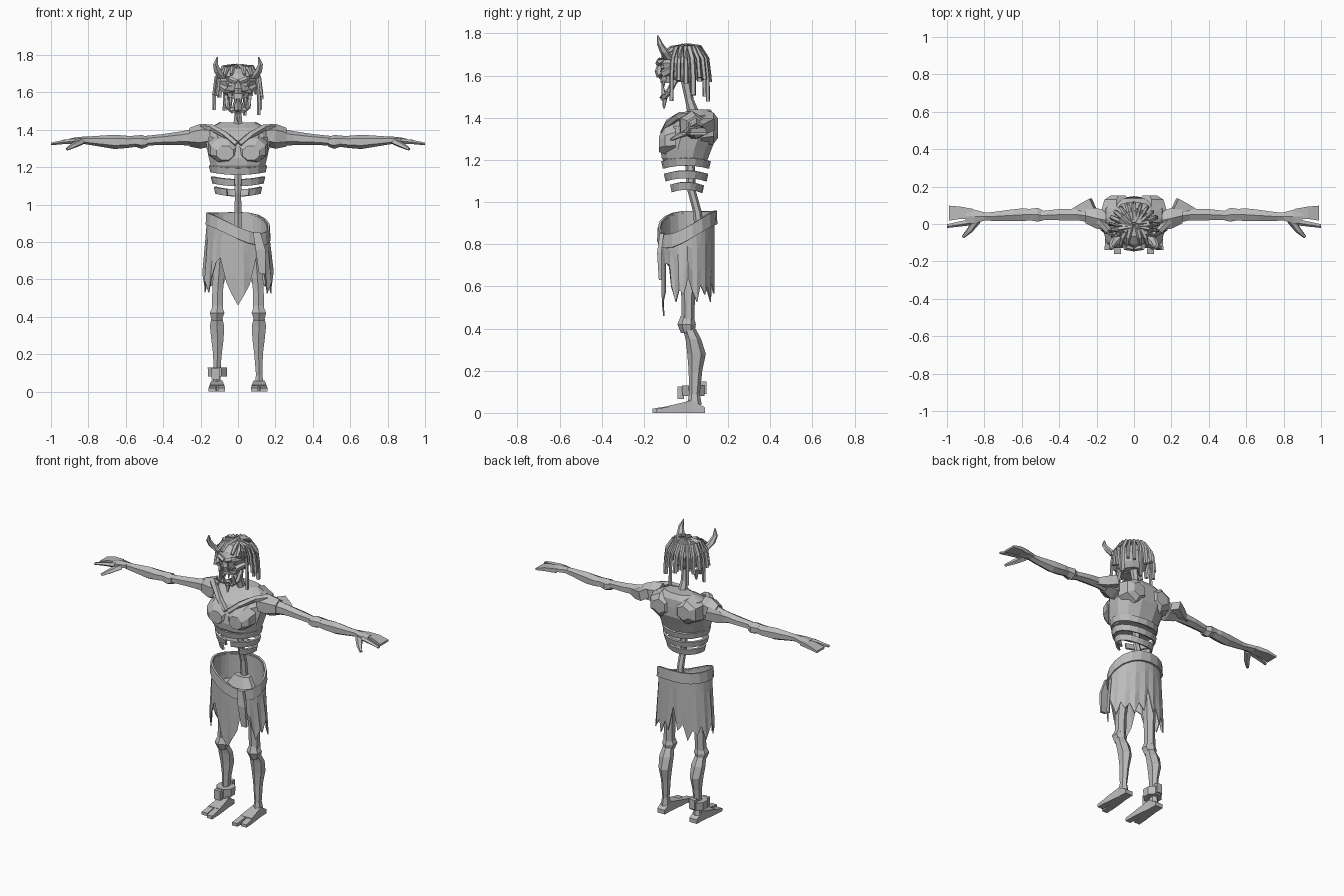
import bpy, bmesh, math, random
from mathutils import Vector

random.seed(4)
cube = bpy.data.objects.get("Cube")
if cube:
    bpy.data.objects.remove(cube, do_unlink=True)

material = bpy.data.materials.new("plain grey")
material.use_nodes = True
grey = (.5, .5, .5, 1)
material.diffuse_color = grey
material.node_tree.nodes["Principled BSDF"].inputs["Base Color"].default_value = grey

CM = .01
AXES = {"x": Vector((1, 0, 0)), "y": Vector((0, 1, 0)), "z": Vector((0, 0, 1))}
BOTH, LEFT, RIGHT, MIDDLE = (1, -1), (1,), (-1,), (0,)


def finish(name, bm, thickness=0):
    """Turn a bmesh into a flat shaded object, optionally thickened."""
    bmesh.ops.recalc_face_normals(bm, faces=bm.faces)
    mesh = bpy.data.meshes.new(name)
    bm.to_mesh(mesh)
    bm.free()
    mesh.materials.append(material)
    obj = bpy.data.objects.new(name, mesh)
    bpy.context.collection.objects.link(obj)
    if thickness:
        solid = obj.modifiers.new("thickness", "SOLIDIFY")
        solid.thickness = thickness * CM
        solid.offset = 0
    return obj


def loft(name, rings, axis=None, sides=BOTH, count=6, power=1):
    """Loft rings of (x, y, z, half width, half depth), in centimetres."""
    centres = [Vector(ring[:3]) for ring in rings]
    for side in sides:
        bm = bmesh.new()
        loops = []
        for i, (centre, ring) in enumerate(zip(centres, rings)):
            ahead = centres[min(i + 1, len(rings) - 1)]
            behind = centres[max(i - 1, 0)]
            along = AXES[axis] if axis else (ahead - behind).normalized()
            ref = AXES["x"] if abs(along.x) < .8 else AXES["y"]
            across = (ref - along * ref.dot(along)).normalized()
            other = along.cross(across)
            loop = []
            for k in range(count):
                angle = math.tau * (k + .5) / count
                grow = 1 / math.cos(math.pi / count)
                c, s = (math.copysign(abs(t) ** power, t) * grow
                        for t in (math.cos(angle), math.sin(angle)))
                p = centre + across * c * ring[3] + other * s * ring[4]
                if side == -1:
                    p.x = -p.x
                loop.append(bm.verts.new(p * CM))
            loops.append(loop)
        for a, b in zip(loops, loops[1:]):
            for k in range(count):
                j = (k + 1) % count
                bm.faces.new((a[k], a[j], b[j], b[k]))
        bm.faces.new(loops[0])
        bm.faces.new(loops[-1])
        prefix = {1: "left_", -1: "right_", 0: ""}[side]
        finish(prefix + name, bm)


def strip(name, column, thickness, steps=36, gap=0):
    """Sweep a column of points round the body; angle zero is the front."""
    bm = bmesh.new()
    columns = []
    for i in range(steps + 1):
        angle = gap + (math.tau - gap * 2) * i / steps
        columns.append([bm.verts.new(Vector(p) * CM) for p in column(angle, i)])
    for a, b in zip(columns, columns[1:]):
        for k in range(len(a) - 1):
            bm.faces.new((a[k], b[k], b[k + 1], a[k + 1]))
    bmesh.ops.remove_doubles(bm, verts=bm.verts, dist=.0001)
    finish(name, bm, thickness)


# Feet and toes
loft("foot", [(11.3, 9, 1.3, 2.6, 1.3), (11.3, 3, 3, 2.8, 3),
              (11.3, -2, 2.4, 3.4, 2.4), (11.3, -8, 1.7, 4, 1.7)], "y", count=4)
loft("big_toe", [(9.2, -7, 1.7, 1.9, 1.7), (8.8, -16, 1, 1.8, 1)], "y", count=4)
loft("small_toes", [(13.4, -7, 1.6, 1.9, 1.6), (13.8, -14, .9, 2, .9)], "y", count=4)

# Legs
loft("shin", [(11.3, 1.5, 40, 2.8, 2.6), (11.2, 3.5, 35, 3.8, 3.2),
              (11, 5, 28, 3.3, 3.8), (11, 4.5, 20, 2.3, 2.8),
              (11.3, 4, 9, 1.7, 2.2), (11.4, 4, 4, 2.4, 3)], "z")
loft("knee", [(11, .5, 46, 2.4, 2.6), (11.2, .3, 42, 3.9, 3.8),
              (11.3, .8, 38, 2.6, 2.8)], "z")
loft("thigh", [(9, 3, 80, 4, 5), (10, 1.5, 66, 3.2, 3.6),
               (10.8, 1, 55, 2.9, 2.8), (11, 1, 44, 3, 2.6)], "z")
loft("pelvis", [(0, 5, 86, 5, 3), (0, 3, 77, 11, 5)], "z", MIDDLE, 8)

# Ankle shackle with its lock and hinge
loft("shackle", [(11, 3.5, 8, 5, 5.2), (11, 3.5, 13, 5.2, 5.4)], "z", RIGHT, 8)
loft("shackle_lock", [(12, -2.5, 6.5, 2.2, 1.5), (12, -2.5, 12.5, 2.2, 1.5)], "z", RIGHT, 4)
loft("shackle_hinge", [(11, 8.5, 9, 2, 1.3), (11, 8.5, 15, 2, 1.3)], "z", RIGHT, 4)


# Ragged loincloth with a slanting belt
def waist(angle):
    s, c = math.sin(angle), math.cos(angle)
    return 92 - 4 * c - 3.8 * s * (1 + c)


def around(angle, rx, ry, y, z):
    return rx * math.sin(angle), y - ry * math.cos(angle), z


HEM = [46, 53, 58, 70, 69, 61, 54, 59, 55, 63, 58, 54, 61, 55, 59, 54, 63, 57, 71]


def cloth_column(angle, i):
    top = waist(angle) - 1
    hem = HEM[min(i, 36 - i)] + (1.5 * math.sin(i * 5) if i % 36 else 0)
    fold = .5 if i % 2 else -.3
    return [around(angle, 16 + 2.3 * t + fold * t, 12.8 - t + fold * t,
                   .5 + t * .5, top + (hem - top) * t) for t in (0, .35, .7, 1)]


def belt_column(angle, i):
    top = waist(angle)
    return [around(angle, 16.6, 13.4, .6, top), around(angle, 17, 13.7, .6, top - 6.5)]


strip("loincloth", cloth_column, .6)
strip("belt", belt_column, 1.2, 18)
loft("belt_tail", [(10, -11.5, 85, 2, 1), (12, -12.7, 76, 2.6, 1),
                   (13, -12.2, 63, 1.8, .7)], "z", LEFT, 4)

# Spine, open ribs and rib cage
loft("spine", [(0, 6.5, 84, 2, 2), (0, 5.5, 95, 1.8, 1.8), (0, 2.5, 106, 1.7, 1.7),
               (0, 2, 118, 2, 2)], "z", MIDDLE)
for name, z, rx, ry, gap in (("upper_rib", 121, 15, 11.2, 0), ("middle_rib", 115, 14, 10, .12),
                             ("lower_rib", 109.5, 12.4, 8, .5)):
    def rib_column(angle, i):
        top = z - 1.5 * math.cos(angle) ** 2
        return [around(angle, rx, ry, 0, top), around(angle, rx - .8, ry - .8, 0, top - 3.6)]
    strip(name, rib_column, 1.2, 16, gap)

loft("chest", [(0, 0, 117, 12.5, 9), (0, -.5, 121, 14.5, 11), (0, 0, 125, 15.5, 12),
               (0, 1.5, 130, 16.5, 12.5), (0, 3, 136, 17.5, 11),
               (0, 5.5, 141, 15, 8), (0, 7, 144, 9, 4.5)], "z", MIDDLE, 12, .85)
loft("chest_muscle", [(8, -5, 130, 8, 7.5), (7.6, -10, 129, 7.2, 6.2),
                      (7, -12.8, 127.5, 4.5, 3.8)], "y", count=8)
loft("shoulder_blade", [(9.5, 7, 135, 8, 8), (9.3, 13, 135, 6.5, 6.5),
                        (8.5, 15.2, 135, 4, 4)], "y", count=6)
loft("collarbone", [(.8, -11, 132.5, 1.3, 1.2), (7, -8.5, 137.5, 1.5, 1.4),
                    (14, -3, 141, 1.6, 1.5), (19, 2, 141, 1.8, 1.6)], count=5)

# Arms
loft("shoulder", [(15, 2, 137, 5, 5), (20, 3, 136.5, 5.5, 5.8),
                  (26, 4.5, 136, 4, 4.3)], "x")
loft("shoulder_guard", [(22, 11, 137, 2.8, 2.8), (28, 8, 135.5, 2.6, 2.8),
                        (34, 5, 134.5, 2, 1.8)], count=4)
loft("upper_arm", [(22, 4, 136, 3.6, 4.2), (30, 5, 135.5, 3, 3.2),
                   (40, 5, 134.8, 3, 2.5), (51, 4.5, 134, 2.2, 2.2)], "x")
loft("elbow", [(48.5, 4.5, 133.5, 2.6, 2.3), (51.5, 5, 133.5, 3.7, 3.2),
               (56, 5, 134, 3, 2.4)], "x")
loft("forearm", [(52, 5, 134, 2.6, 2.4), (59, 5, 133.5, 3.4, 2.8),
                 (66, 4.6, 133.5, 3.1, 3.3), (76, 4, 134, 2.3, 2.3),
                 (82, 4, 134.3, 2, 1.7)], "x")

# Hands
loft("palm", [(80, 4, 134.5, 2.2, 1.7), (85, 4, 134.3, 3.6, 1.6),
              (90, 4, 133.8, 4.2, 1.3)], "x")
loft("outer_fingers", [(86, 5.5, 134, 2.6, 1.3), (93, 6, 133.6, 3.3, 1.1),
                       (99, 5.8, 132.4, 4, .6)], "x", count=4)
loft("forefinger", [(87, 1.2, 134, 1.5, 1.2), (94, 0, 133.3, 1.2, .9),
                    (100, -1, 132.4, .9, .6)], "x", count=5)
loft("thumb", [(84, 2, 133.5, 1.9, 1.4), (88, -3.5, 131.5, 1.4, 1.1),
               (91.5, -7, 129.6, .7, .6)], count=5)

# Neck and skull
loft("neck", [(0, 4, 141, 2.6, 2.6), (0, 1.5, 149, 1.8, 1.8), (0, -.5, 160, 2.2, 2.2)],
     "z", MIDDLE)
loft("skull", [(0, -2, 157, 5.5, 6), (0, -2.5, 160, 8, 8.5), (0, -2, 166, 10, 10.5),
               (0, -1.5, 170, 9, 9), (0, -1.5, 173, 5, 5)], "z", MIDDLE, 10)

# Face
loft("brow", [(.6, -13.2, 165.6, 1.1, 1.1), (4.5, -12.4, 167, 1.3, 1.3),
              (8.8, -8.5, 169, 1, 1)], count=5)
loft("cheekbone", [(2.5, -11.8, 159.5, 1.3, 1.4), (6, -10.5, 161, 1.5, 1.6),
                   (9.3, -6, 163, 1.2, 1.2)], count=5)
loft("nose", [(0, -11.5, 167, 1.2, 1.2), (0, -13, 162, 1.8, 1.6),
              (0, -12, 159, 2.2, 1.6)], "z", MIDDLE)
loft("eye", [(4.2, -9, 164.2, 1.6, 1.3), (4.2, -11.8, 164.2, 1, .8)], "y")
loft("upper_jaw", [(0, -7, 160.5, 6, 5), (0, -8, 156.5, 4.8, 4)], "z", MIDDLE, 8)
loft("lower_jaw", [(6.2, -5, 158, 1, 1.2), (5.6, -8, 152.5, 1.2, 1.3),
                   (2.5, -10.5, 150, 1.3, 1.3), (0, -11, 149.5, 1.3, 1.3)], count=5)
loft("chin_tuft", [(0, -10, 150, 1.6, 1.2), (0, -10.5, 144.5, .4, .4)], "z", MIDDLE, 5)
for name, x, start, end in (("upper_fang", 3.8, 157.5, 151.5), ("upper_tooth", 1.3, 157.5, 154),
                            ("lower_fang", 5, 151, 157.5), ("lower_tooth", 2.4, 150, 154.5)):
    loft(name, [(x, -10.6, start, .9, .9), (x, -11.4, end, .2, .2)], "z", count=5)
loft("horn", [(8, -7.5, 167.5, 2.5, 2.4), (10.8, -10, 171, 2, 2),
              (12, -12.3, 175, 1.3, 1.3), (11, -13.4, 179, .25, .25)], "z")

# Matted hair locks falling from the crown
for i in range(15):
    angle = math.radians(-28 + 236 * i / 14)
    c, s = math.cos(angle), math.sin(angle)
    end = (149 if i % 3 == 0 else 158) + random.uniform(-2, 2)
    thick = random.uniform(.8, 1.2)
    path = ((2, 174), (8, 173.3), (11.5, 168), (12.5, 160), (12.8, end))
    loft("hair_lock_%d" % i, [(r * c, r * s * .95 - 1.2, z, thick, thick) for r, z in path],
         None, MIDDLE, 5)
for reach, z in ((3, 174), (6, 173.5)):
    loft("fringe_%d" % reach, [(reach * .4, 0, 174, 1, 1), (reach, -7, z - 1, 1.1, 1),
                               (reach * 1.2, -11.2, z - 4.5, .8, .7)], count=5)
